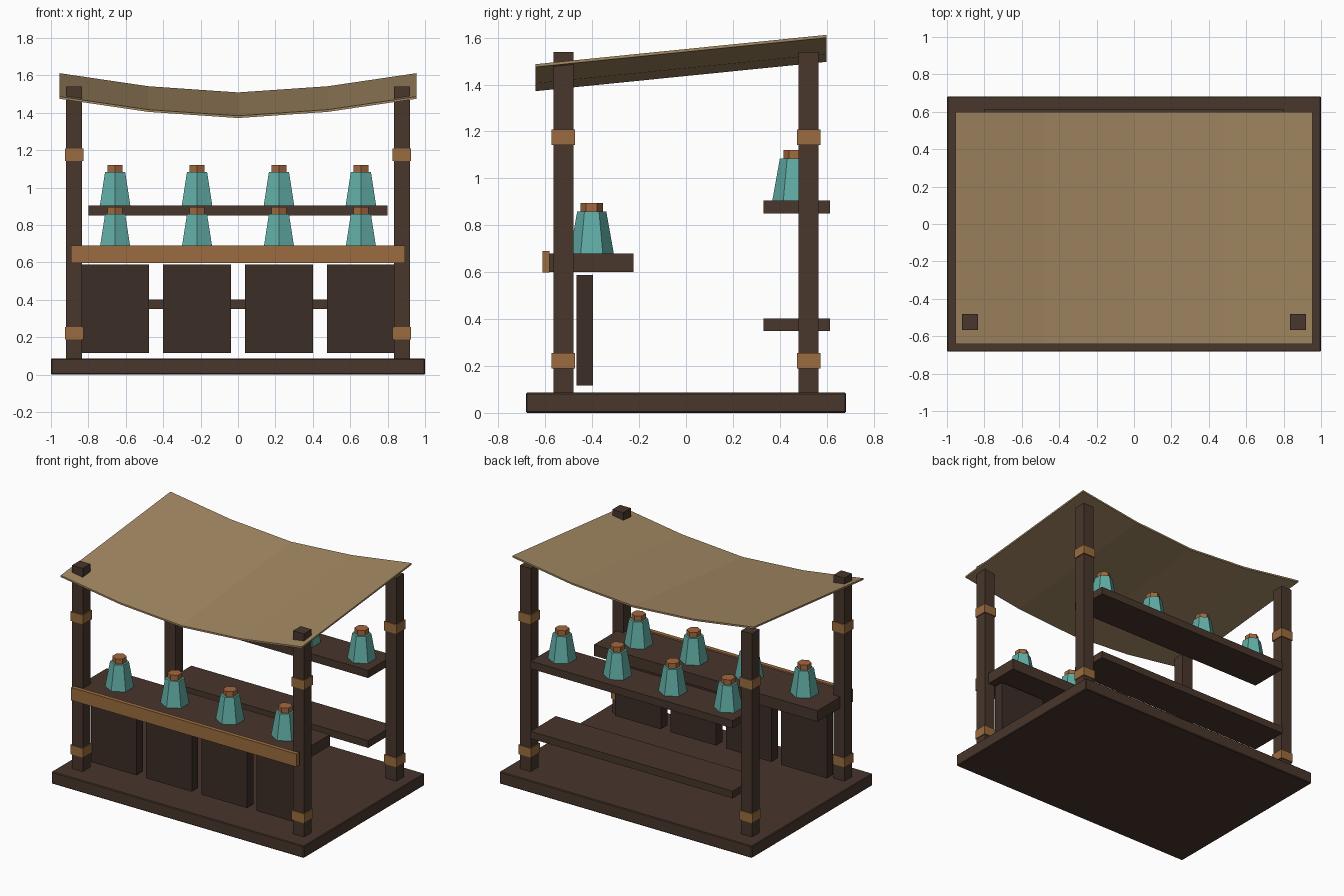
import bpy, bmesh
from mathutils import Matrix

if "Cube" in bpy.data.objects:
    bpy.data.objects.remove(bpy.data.objects["Cube"])


def material(name, rgb):
    m = bpy.data.materials.new(name)
    m.diffuse_color = (*rgb, 1)
    m.use_nodes = True
    m.node_tree.nodes["Principled BSDF"].inputs["Base Color"].default_value = m.diffuse_color
    return m


WOOD = material("dark_wood", (0.065, 0.037, 0.025))
PANEL = material("panel_wood", (0.045, 0.027, 0.020))
TRIM = material("light_wood", (0.33, 0.15, 0.05))
TEAL = material("teal_glaze", (0.12, 0.42, 0.38))
CORK = material("cork", (0.37, 0.14, 0.05))
CLOTH = material("cloth", (0.37, 0.25, 0.125))


def finish(name, bm, mat):
    bmesh.ops.recalc_face_normals(bm, faces=bm.faces)
    me = bpy.data.meshes.new(name)
    bm.to_mesh(me)
    bm.free()
    me.materials.append(mat)
    ob = bpy.data.objects.new(name, me)
    bpy.context.collection.objects.link(ob)
    return ob


def box(name, x, y, z, mat, bevel=0):
    """Box from (min, max) ranges."""
    bm = bmesh.new()
    mid = [(a + b) / 2 for a, b in (x, y, z)]
    size = [b - a for a, b in (x, y, z)]
    bmesh.ops.create_cube(bm, size=1, matrix=Matrix.Translation(mid) @ Matrix.Diagonal((*size, 1)))
    if bevel:
        bmesh.ops.bevel(bm, geom=bm.edges[:], offset=bevel, segments=1, affect='EDGES')
    return finish(name, bm, mat)


def frustum(name, x, y, z0, z1, r0, r1, mat):
    """Six-sided tapered prism with corners on the y axis."""
    bm = bmesh.new()
    place = Matrix.Translation((x, y, (z0 + z1) / 2))
    spin = Matrix.Rotation(1.5707963, 4, 'Z')
    bmesh.ops.create_cone(bm, cap_ends=True, segments=6, radius1=r0, radius2=r1,
                          depth=z1 - z0, matrix=place)
    # make sure a corner points along y
    if max(abs(v.co.x - x) for v in bm.verts) > max(abs(v.co.y - y) for v in bm.verts):
        bmesh.ops.rotate(bm, verts=bm.verts, cent=(x, y, 0), matrix=spin)
    return finish(name, bm, mat)


# platform
box("base", (-1, 1), (-0.683, 0.683), (0, 0.086), WOOD, 0.005)

# corner posts with light bands
for sx, side in ((-1, "left"), (1, "right")):
    for sy, end in ((-1, "front"), (1, "back")):
        x, y = 0.876 * sx, 0.523 * sy
        box(f"{end}_{side}_post", (x - 0.043, x + 0.043), (y - 0.043, y + 0.043), (0.08, 1.54), WOOD)
        for level, z in (("lower", 0.222), ("upper", 1.176)):
            box(f"{end}_{side}_{level}_band", (x - 0.05, x + 0.05), (y - 0.05, y + 0.05),
                (z - 0.033, z + 0.033), TRIM)

# counter and front trim
box("counter", (-0.885, 0.885), (-0.583, -0.223), (0.60, 0.68), WOOD)
box("counter_trim", (-0.893, 0.893), (-0.612, -0.582), (0.598, 0.69), TRIM)

# back shelves
box("upper_shelf", (-0.8, 0.8), (0.33, 0.615), (0.85, 0.905), WOOD)
box("lower_shelf", (-0.8, 0.8), (0.33, 0.615), (0.35, 0.402), WOOD)

# front panels and bottles
for i, x in enumerate((-0.657, -0.219, 0.219, 0.657), 1):
    box(f"front_panel_{i}", (x - 0.181, x + 0.181), (-0.468, -0.396), (0.117, 0.588), PANEL)
    for row, y, z in (("counter", -0.402, 0.68), ("shelf", 0.462, 0.905)):
        frustum(f"{row}_bottle_{i}", x, y, z, z + 0.179, 0.094, 0.062, TEAL)
        frustum(f"{row}_stopper_{i}", x, y, z + 0.175, z + 0.216, 0.047, 0.047, CORK)

# sagging cloth canopy, sloping up to the back
bm = bmesh.new()
profile = [(-0.955, 0), (-0.48, -0.07), (0, -0.103), (0.48, -0.07), (0.955, 0)]
rows = []
for y, z in ((-0.642, 1.487), (0.6, 1.612)):
    for drop in (0, 0.012):
        rows.append([bm.verts.new((px, y, z + pz - drop)) for px, pz in profile])
ft, fb, bt, bb = rows
for a, b in ((ft, bt), (bt, bb), (bb, fb), (fb, ft)):
    for i in range(4):
        bm.faces.new((a[i], a[i + 1], b[i + 1], b[i]))
for i in (0, 4):
    bm.faces.new((ft[i], bt[i], bb[i], fb[i]))
finish("canopy", bm, CLOTH)
